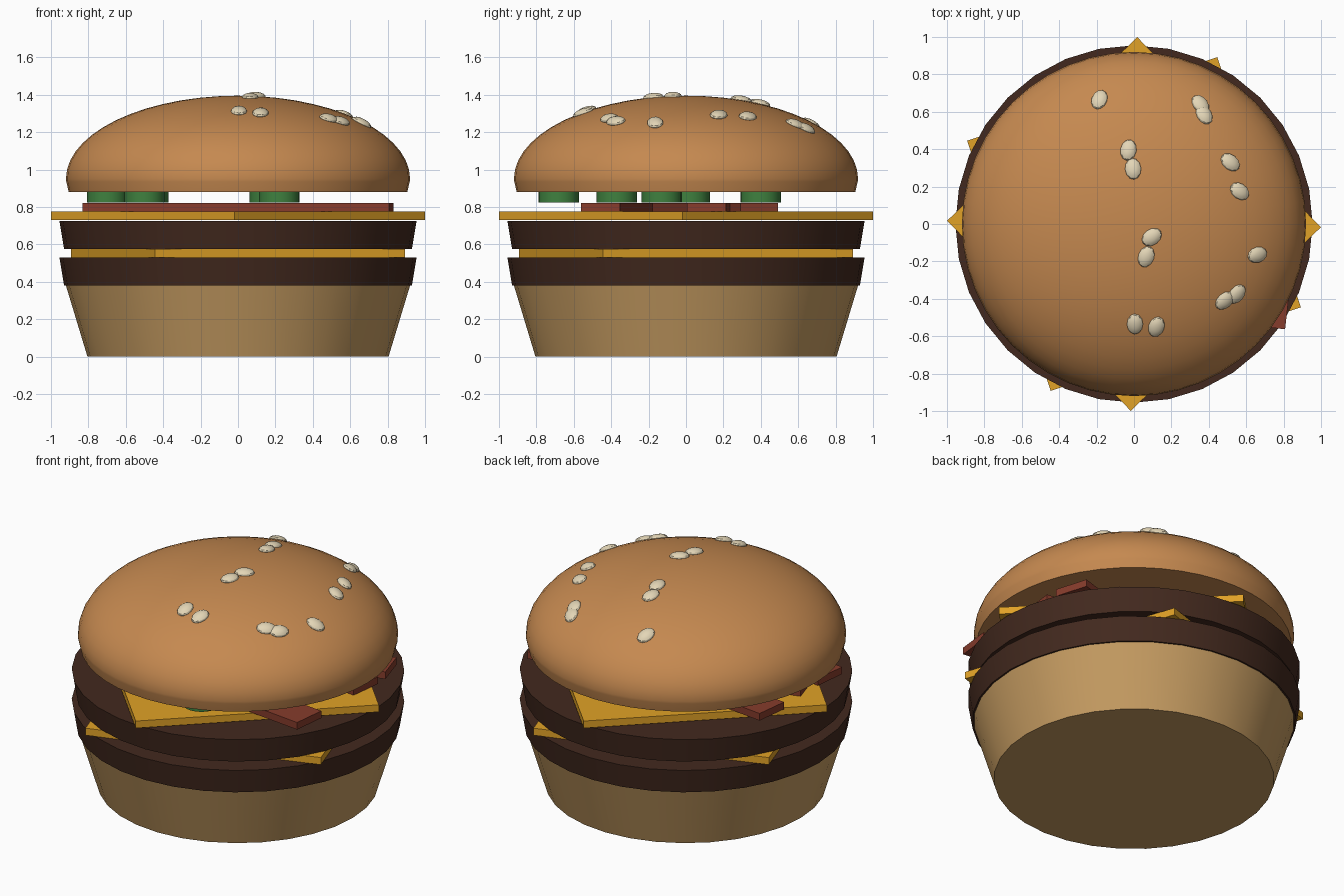
import bpy, bmesh
from math import radians, sin, cos, pi, sqrt
from mathutils import Vector, Matrix

if "Cube" in bpy.data.objects:
    bpy.data.objects.remove(bpy.data.objects["Cube"])


def material(name, rgb):
    m = bpy.data.materials.new(name)
    m.diffuse_color = (*rgb, 1)
    m.use_nodes = True
    m.node_tree.nodes["Principled BSDF"].inputs["Base Color"].default_value = m.diffuse_color
    return m


BUN = material("toasted bun", (0.56, 0.25, 0.08))
CRUMB = material("bun base", (0.56, 0.33, 0.12))
MEAT = material("meat", (0.055, 0.022, 0.013))
CHEESE = material("cheese", (0.75, 0.36, 0.02))
BACON = material("bacon", (0.24, 0.045, 0.025))
PICKLE = material("pickle", (0.05, 0.22, 0.05))
SEED = material("seed", (0.77, 0.67, 0.47))


def finish(name, bm, mat, smooth=True):
    bmesh.ops.recalc_face_normals(bm, faces=bm.faces)
    mesh = bpy.data.meshes.new(name)
    bm.to_mesh(mesh)
    bm.free()
    mesh.materials.append(mat)
    ob = bpy.data.objects.new(name, mesh)
    bpy.context.collection.objects.link(ob)
    if smooth:
        bpy.ops.object.select_all(action='DESELECT')
        ob.select_set(True)
        bpy.context.view_layer.objects.active = ob
        bpy.ops.object.shade_smooth_by_angle(angle=radians(30))
    return ob


def disc(name, r0, r1, z0, z1, mat, x=0, y=0, sides=32):
    bm = bmesh.new()
    bmesh.ops.create_cone(bm, cap_ends=True, segments=sides, radius1=r0, radius2=r1,
                          depth=z1 - z0, matrix=Matrix.Translation((x, y, (z0 + z1) / 2)))
    return finish(name, bm, mat)


def slab(name, size, z0, z1, angle, mat, x=0, y=0):
    bm = bmesh.new()
    m = (Matrix.Translation((x, y, (z0 + z1) / 2)) @ Matrix.Rotation(radians(angle), 4, 'Z')
         @ Matrix.Diagonal((*size, z1 - z0, 1)))
    bmesh.ops.create_cube(bm, size=1, matrix=m)
    return finish(name, bm, mat, smooth=False)


# Lower layers
disc("bottom_bun", 0.805, 0.92, 0, 0.38, CRUMB)
disc("lower_patty", 0.93, 0.955, 0.38, 0.53, MEAT)
slab("lower_cheese", (1.41, 1.41), 0.53, 0.575, 18.5, CHEESE)
disc("upper_patty", 0.93, 0.955, 0.575, 0.725, MEAT)
slab("upper_cheese", (1.413, 1.413), 0.73, 0.775, 44, CHEESE)

# Bacon strips: centre x, centre y, angle
for i, (x, y, a) in enumerate([(0, -0.365, -6.5), (0, 0.21, -7), (0.01, 0.15, 17)]):
    slab(f"bacon_strip_{i + 1}", (1.65, 0.21), 0.775, 0.82, a, BACON, x, y)

# Pickle slices
for i, (x, y) in enumerate([(0.22, -0.68), (-0.5, -0.37), (0.17, -0.13),
                            (-0.70, 0.02), (-0.48, 0.40)]):
    disc(f"pickle_slice_{i + 1}", 0.108, 0.108, 0.825, 0.88, PICKLE, x, y, 20)

# Top bun: short flared rim and elliptical dome, spun round
R, H, Z = 0.92, 0.445, 0.95
profile = [(0, 0.88), (0.905, 0.88), (0.918, 0.935)]
profile += [(R * cos(t * pi / 28), Z + H * sin(t * pi / 28)) for t in range(15)]
bm = bmesh.new()
verts = [bm.verts.new((r, 0, z)) for r, z in profile]
edges = [bm.edges.new(pair) for pair in zip(verts, verts[1:])]
bmesh.ops.spin(bm, geom=verts + edges, cent=(0, 0, 0), axis=(0, 0, 1), angle=2 * pi, steps=48)
bmesh.ops.remove_doubles(bm, verts=bm.verts, dist=0.0005)
finish("top_bun", bm, BUN)

# Sesame seeds: x, y, heading; each lies flat on the dome
seeds = [(-0.185, 0.665, 75), (0.355, 0.64, 120), (0.375, 0.585, 115), (-0.03, 0.395, 80),
         (-0.005, 0.295, 95), (0.515, 0.33, 145), (0.565, 0.175, 150), (0.095, -0.07, 35),
         (0.065, -0.175, 70), (0.66, -0.165, 10), (0.55, -0.375, 50), (0.485, -0.41, 40),
         (0.005, -0.535, 90), (0.12, -0.55, 75)]
for i, (x, y, a) in enumerate(seeds):
    h = H * sqrt(1 - (x * x + y * y) / R ** 2)
    normal = Vector((x / R ** 2, y / R ** 2, h / H ** 2)).normalized()
    tilt = Vector((0, 0, 1)).rotation_difference(normal).to_matrix().to_4x4()
    bm = bmesh.new()
    m = (Matrix.Translation((x, y, Z + h)) @ tilt @ Matrix.Rotation(radians(a), 4, 'Z')
         @ Matrix.Diagonal((0.058, 0.043, 0.024, 1)))
    bmesh.ops.create_uvsphere(bm, u_segments=12, v_segments=8, radius=1, matrix=m)
    finish(f"sesame_seed_{i + 1}", bm, SEED)
